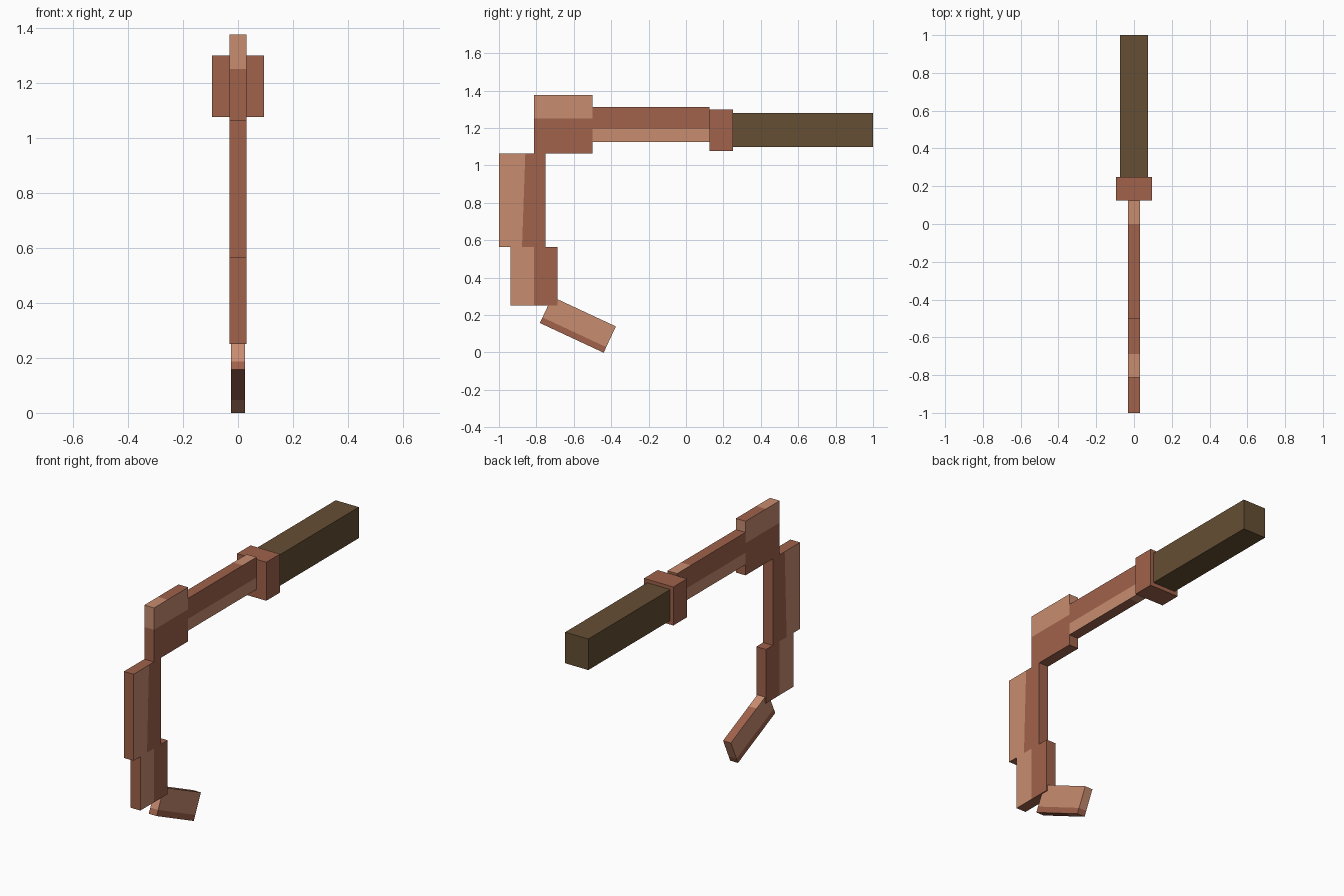
import bpy, bmesh, math
from mathutils import Matrix, Vector

cube = bpy.data.objects.get("Cube")
if cube:
    bpy.data.objects.remove(cube, do_unlink=True)


def material(name, color):
    m = bpy.data.materials.new(name)
    m.use_nodes = True
    m.diffuse_color = (*color, 1)
    m.node_tree.nodes["Principled BSDF"].inputs["Base Color"].default_value = (*color, 1)
    return m


dark = material("dark_copper", (0.35, 0.122, 0.07))
light = material("light_copper", (0.578, 0.262, 0.162))
wood = material("brown_wood", (0.13, 0.077, 0.034))


def block(name, half_x, y, z, mats=(dark, light), cuts=(), rule=None, tilt=0):
    """Box spanning y and z ranges; cuts are (point, normal) planes in (y, z).
    rule(center, normal) is true where a face takes the second material."""
    bm = bmesh.new()
    bmesh.ops.create_cube(bm, size=1)
    mid = Vector((0, sum(y) / 2, sum(z) / 2))
    size = (2 * half_x, y[1] - y[0], z[1] - z[0])
    bm.transform(Matrix.Translation(mid) @ Matrix.Diagonal((*size, 1)))
    for point, normal in cuts:
        bmesh.ops.bisect_plane(bm, geom=bm.verts[:] + bm.edges[:] + bm.faces[:],
                               plane_co=(0, *point), plane_no=(0, *normal))
    bm.normal_update()
    for f in bm.faces:
        if rule and rule(f.calc_center_median(), f.normal):
            f.material_index = 1
    if tilt:
        bm.transform(Matrix.Translation(mid) @ Matrix.Rotation(tilt, 4, "X")
                     @ Matrix.Translation(-mid))
    mesh = bpy.data.meshes.new(name)
    bm.to_mesh(mesh)
    bm.free()
    for m in mats:
        mesh.materials.append(m)
    obj = bpy.data.objects.new(name, mesh)
    bpy.context.collection.objects.link(obj)
    return obj


def is_side(n):
    return abs(n.x) > 0.5


UP, BACK = (0, 1), (1, 0)

# Handle and guard
block("handle", 0.074, (0.25, 1), (1.1, 1.28), mats=(wood,))
block("guard", 0.094, (0.125, 0.25), (1.077, 1.3), mats=(dark,))

# Shaft: light lower sides, light patch beside the guard
block("shaft", 0.031, (-0.5, 0.125), (1.126, 1.313),
      cuts=[((0, 1.195), UP), ((0, 0), BACK)],
      rule=lambda c, n: c.z < 1.195 if is_side(n) else abs(n.z) > 0.5 and c.y > 0)

# Corner block: light upper band, dark rear half on top
block("blade_corner", 0.031, (-0.813, -0.5), (1.064, 1.377),
      cuts=[((0, 1.25), UP), ((-0.688, 0), BACK)],
      rule=lambda c, n: c.y < -0.688 if n.z > 0.5 else c.z > 1.25)

# Upright blade pieces: light outer edge on the sides
block("blade_upper", 0.031, (-1, -0.75), (0.563, 1.064),
      cuts=[((-0.868, 0.81), (1, -0.035))],
      rule=lambda c, n: is_side(n) and c.y < -0.868)
block("blade_lower", 0.031, (-0.938, -0.688), (0.251, 0.563),
      cuts=[((-0.813, 0), BACK)],
      rule=lambda c, n: is_side(n) and c.y < -0.813)


# Tilted tip: dark lower strip, light patches on top and underside
def tip_rule(c, n):
    if n.z > 0.5:
        return c.y < -0.65
    if n.z < -0.5:
        return c.y > -0.502
    return c.z > 0.104


block("blade_tip", 0.025, (-0.766, -0.39), (0.071, 0.226),
      cuts=[((0, 0.104), UP), ((-0.502, 0), BACK), ((-0.65, 0), BACK)],
      rule=tip_rule, tilt=math.radians(-25))
